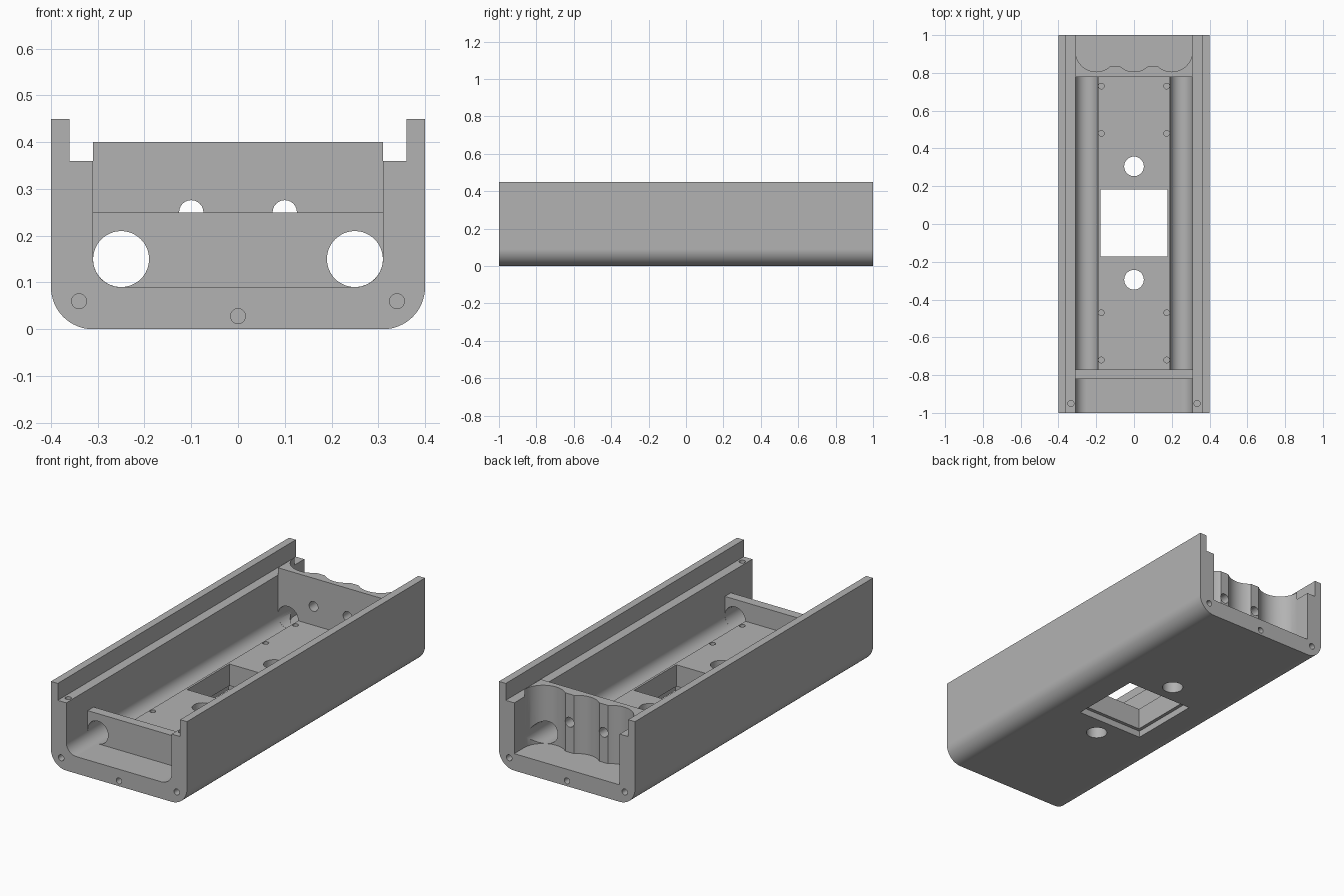
import bpy, bmesh
from math import cos, sin, radians
from mathutils import Vector

cube = bpy.data.objects.get("Cube")
if cube:
    bpy.data.objects.remove(cube)

grey = bpy.data.materials.new("plain grey")
grey.use_nodes = True
colour = (0.45, 0.45, 0.45, 1)
grey.diffuse_color = colour
grey.node_tree.nodes["Principled BSDF"].inputs["Base Color"].default_value = colour


def arc(cx, cy, r, start, end, steps):
    """Points along an arc, angles in degrees."""
    angles = [radians(start + (end - start) * i / steps) for i in range(steps + 1)]
    return [(cx + r * cos(a), cy + r * sin(a)) for a in angles]


def rect(x0, x1, y0, y1):
    return [(x0, y0), (x1, y0), (x1, y1), (x0, y1)]


def prism(name, points, axis, low, high):
    """Extrude a flat outline along the y axis (outline in x, z) or z axis (in x, y)."""
    place = (lambda p, h: Vector((p[0], h, p[1]))) if axis == "y" else \
            (lambda p, h: Vector((p[0], p[1], h)))
    bm = bmesh.new()
    base = bm.faces.new([bm.verts.new(place(p, low)) for p in points])
    grown = bmesh.ops.extrude_face_region(bm, geom=[base])["geom"]
    shift = place((0, 0), high - low)
    bmesh.ops.translate(bm, vec=shift, verts=[g for g in grown if isinstance(g, bmesh.types.BMVert)])
    bmesh.ops.recalc_face_normals(bm, faces=bm.faces)
    mesh = bpy.data.meshes.new(name)
    bm.to_mesh(mesh)
    bm.free()
    obj = bpy.data.objects.new(name, mesh)
    bpy.context.collection.objects.link(obj)
    mesh.materials.append(grey)
    return obj


def rod(name, x, v, r, axis, low, high, sides=24):
    return prism(name, arc(x, v, r, 0, 360, sides)[:-1], axis, low, high)


def mirrored(half):
    """Complete an outline drawn on the +x side."""
    return half + [(-x, v) for x, v in reversed(half)]


# Solid housing with rounded lower corners, raised side rails and ledges
section = arc(0.31, 0.09, 0.09, -90, 0, 16)
section += [(0.4, 0.45), (0.36, 0.45), (0.36, 0.36), (0.31, 0.36), (0.31, 0.4)]
housing = prism("housing", mirrored(section), "y", -1, 1)

cutters = []

# Main bay with a half-round channel along each side of its floor
bay = [(0.31, 0.6)] + arc(0.25, 0.15, 0.06, 0, -180, 32)
cutters.append(prism("main_bay", mirrored(bay), "y", -0.77, 0.777))

# Front pocket and the lowered top of the front bulkhead
pocket = [(0.31, 0.6)] + arc(0.25, 0.15, 0.06, 0, -90, 16)
cutters.append(prism("front_pocket", mirrored(pocket), "y", -1.1, -0.82))
cutters.append(prism("bulkhead_gap", rect(-0.31, 0.31, 0.25, 0.6), "y", -0.9, -0.7))

# Back pocket with three upright scallops
scallops = [(0.31, 1.1)] + arc(0.2, 0.916, 0.11, 0, -132.6, 28)
scallops += arc(0, 0.916, 0.11, -47.4, -132.6, 18)
scallops += arc(-0.2, 0.916, 0.11, -47.4, -180, 28) + [(-0.31, 1.1)]
cutters.append(prism("back_pocket", scallops, "z", 0.09, 0.6))

# Floor window with a recessed rim underneath
mid = 0.005
cutters.append(prism("floor_window", rect(-0.178, 0.178, mid - 0.178, mid + 0.178), "z", -0.1, 0.3))
cutters.append(prism("window_rim", rect(-0.196, 0.196, mid - 0.196, mid + 0.196), "z", -0.1, 0.035))

# Round floor holes
for y in (-0.3, 0.3):
    cutters.append(rod("floor_hole", 0, mid + y, 0.052, "z", -0.1, 0.3, 40))

for side in (-1, 1):
    # Tube openings and small holes through the bulkheads
    cutters.append(rod("tube_opening", side * 0.25, 0.15, 0.0598, "y", -0.85, 0.95, 64))
    cutters.append(rod("bulkhead_hole", side * 0.1, 0.25, 0.026, "y", 0.7, 0.95))
    # Blind screw holes in the floor and the ledges
    for y in (-0.725, -0.475, 0.475, 0.725):
        cutters.append(rod("floor_screw", side * 0.173, mid + y, 0.015, "z", 0.09, 0.2))
    cutters.append(rod("ledge_screw", side * 0.334, -0.95, 0.016, "z", 0.26, 0.38))

# Blind screw holes in both end faces
for x, z in ((-0.34, 0.06), (0, 0.028), (0.34, 0.06)):
    for low, high in ((-1.1, -0.9), (0.9, 1.1)):
        cutters.append(rod("end_screw", x, z, 0.016, "y", low, high))

# Cut everything, then keep only the finished mesh
for cutter in cutters:
    cutter.hide_render = True
    cut = housing.modifiers.new("cut", "BOOLEAN")
    cut.operation = "DIFFERENCE"
    cut.solver = "EXACT"
    cut.object = cutter
graph = bpy.context.evaluated_depsgraph_get()
finished = bpy.data.meshes.new_from_object(housing.evaluated_get(graph))
housing.modifiers.clear()
housing.data = finished
for cutter in cutters:
    bpy.data.objects.remove(cutter)

# Smooth curved walls, crisp edges
for obj in bpy.context.selected_objects:
    obj.select_set(False)
housing.select_set(True)
bpy.context.view_layer.objects.active = housing
bpy.ops.object.shade_smooth_by_angle(angle=radians(30))
weighted = housing.modifiers.new("even shading", "WEIGHTED_NORMAL")
weighted.keep_sharp = True
